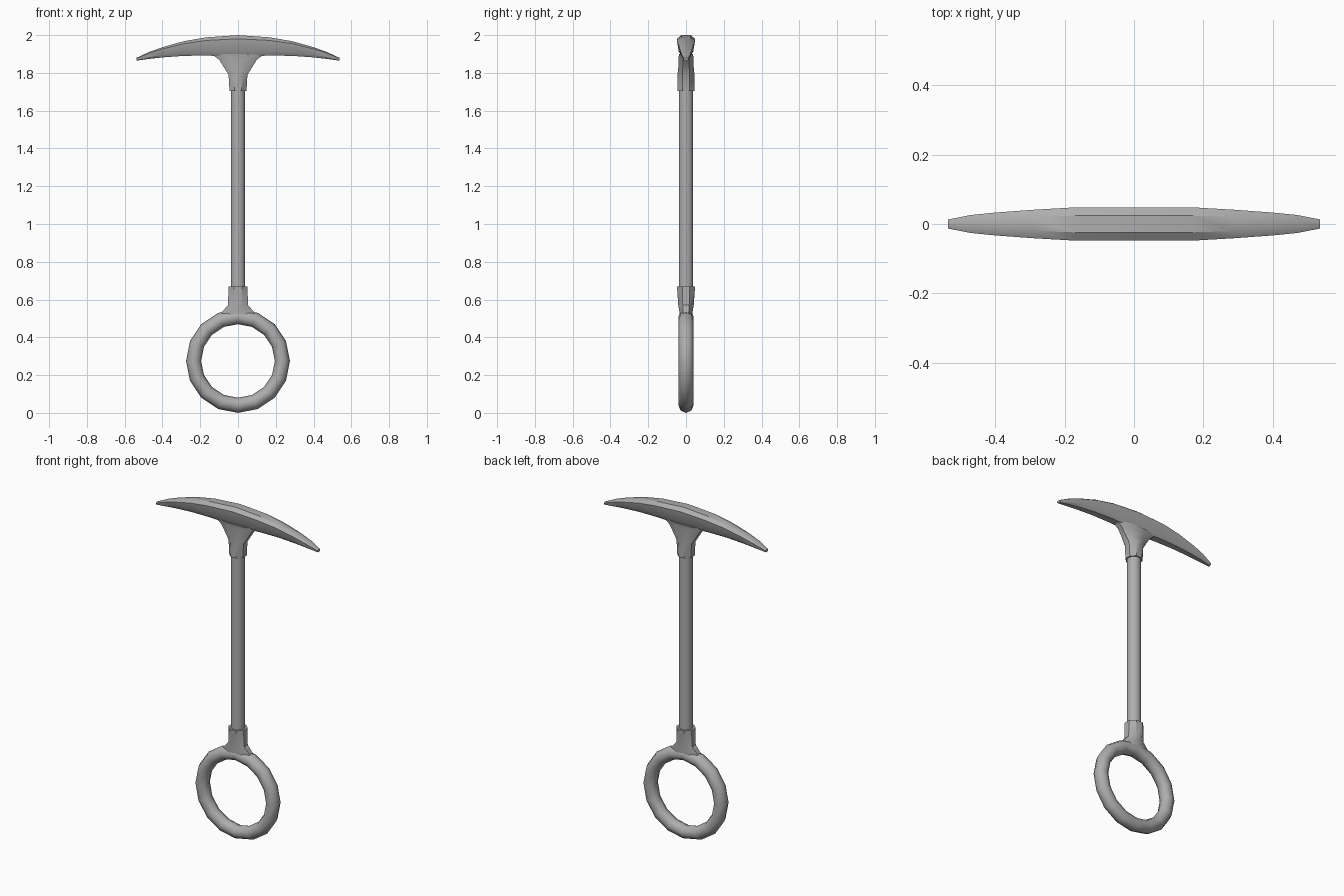
import bpy
import bmesh
from math import cos, sin, pi, radians

cube = bpy.data.objects.get("Cube")
if cube:
    bpy.data.objects.remove(cube, do_unlink=True)

steel = bpy.data.materials.new("grey steel")
steel.use_nodes = True
GREY = (0.42, 0.42, 0.42, 1)
steel.diffuse_color = GREY
steel.node_tree.nodes["Principled BSDF"].inputs["Base Color"].default_value = GREY


def loft(name, rings, closed=False, angle=40):
    """Skin a list of point rings; cap the ends unless the loft is closed."""
    bm = bmesh.new()
    loops = [[bm.verts.new(p) for p in ring] for ring in rings]
    pairs = list(zip(loops, loops[1:]))
    if closed:
        pairs.append((loops[-1], loops[0]))
    n = len(loops[0])
    for a, b in pairs:
        for i in range(n):
            j = (i + 1) % n
            bm.faces.new((a[i], a[j], b[j], b[i]))
    if not closed:
        bm.faces.new(loops[0])
        bm.faces.new(loops[-1])
    bmesh.ops.recalc_face_normals(bm, faces=bm.faces)
    mesh = bpy.data.meshes.new(name)
    bm.to_mesh(mesh)
    bm.free()
    mesh.materials.append(steel)
    obj = bpy.data.objects.new(name, mesh)
    bpy.context.collection.objects.link(obj)
    bpy.ops.object.select_all(action='DESELECT')
    obj.select_set(True)
    bpy.context.view_layer.objects.active = obj
    bpy.ops.object.shade_smooth_by_angle(angle=radians(angle))
    return obj


def column(name, sections, sides):
    """Upright loft through (z, half width x, half width y) sections."""
    turns = [2 * pi * (i + 0.5) / sides for i in range(sides)]
    k = 1 / cos(pi / sides)
    return loft(name, [[(rx * k * cos(t), ry * k * sin(t), z) for t in turns]
                       for z, rx, ry in sections])


# Ring grip
ring = []
for i in range(16):
    a = 2 * pi * i / 16
    ring.append([((0.235 + 0.04 * cos(t)) * cos(a), 0.04 * sin(t),
                  0.275 + (0.235 + 0.04 * cos(t)) * sin(a))
                 for t in [2 * pi * j / 8 for j in range(8)]])
loft("ring_grip", ring, closed=True, angle=50)

# Collar between ring and shaft
column("lower_collar", [(0.50, 0.10, 0.03), (0.535, 0.085, 0.035),
                        (0.57, 0.053, 0.041), (0.67, 0.05, 0.048)], 8)

# Shaft
column("shaft", [(0.6, 0.038, 0.038), (1.8, 0.038, 0.038)], 12)

# Flared socket under the head
column("head_socket", [(1.705, 0.045, 0.045), (1.79, 0.05, 0.045),
                       (1.83, 0.075, 0.041), (1.87, 0.10, 0.039),
                       (1.90, 0.14, 0.038)], 8)

# Curved double-ended head: x, top z, bottom z, half width
half = [(0.0, 2.0, 1.885, 0.048), (0.17, 1.988, 1.892, 0.048),
        (0.29, 1.967, 1.89, 0.041), (0.40, 1.936, 1.882, 0.033),
        (0.47, 1.911, 1.874, 0.026), (0.537, 1.88, 1.865, 0.013)]
stations = [(-x, t, b, w) for x, t, b, w in reversed(half[1:])] + half
# Cross-section: width fraction, height fraction
side = [(0.45, 0.0), (0.8, 0.25), (1.0, 0.83), (0.5, 1.0)]
section = side + [(-w, h) for w, h in reversed(side)]
loft("pick_head", [[(x, w * u, b + (t - b) * v) for u, v in section]
                   for x, t, b, w in stations], angle=30)
